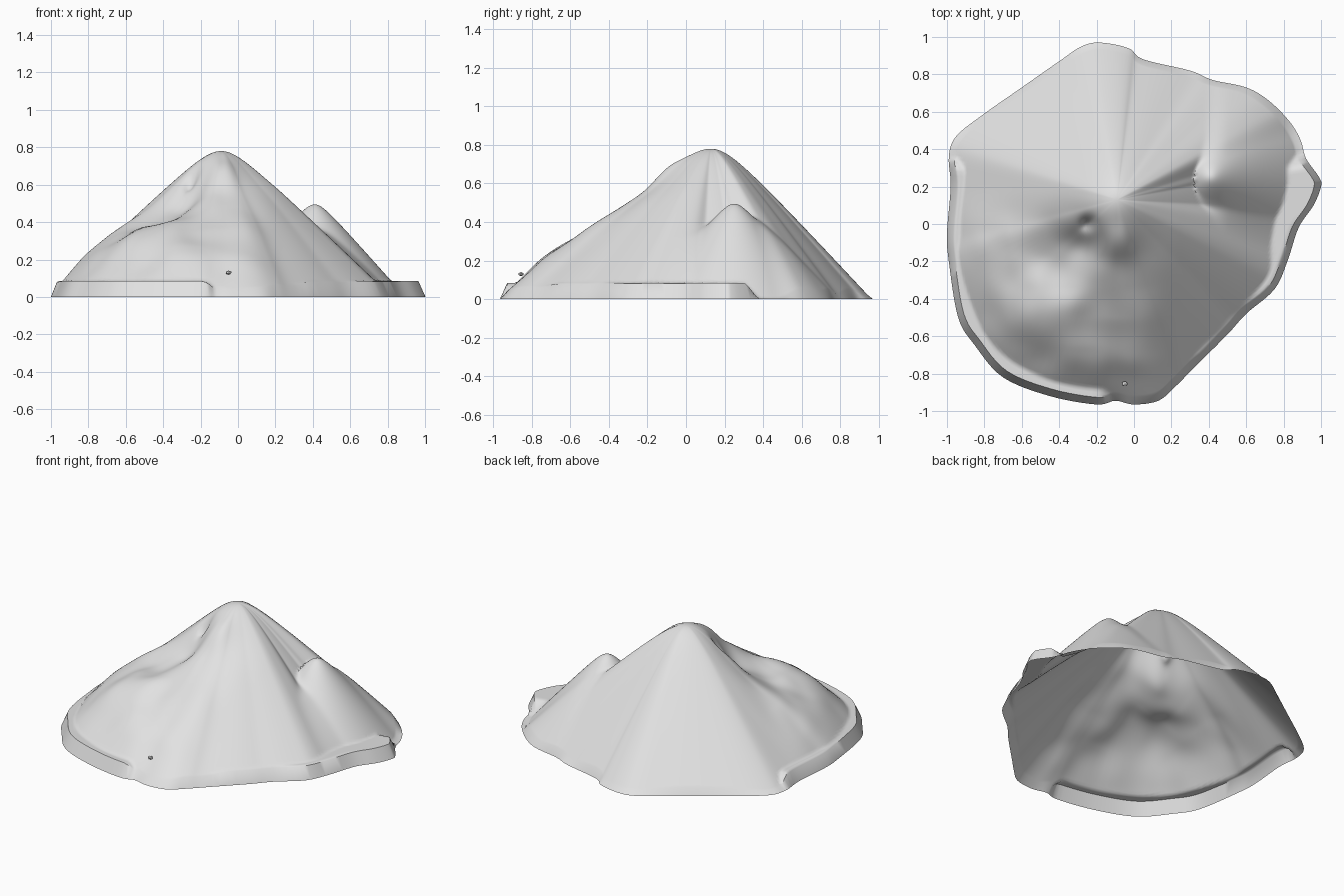
import bpy, bmesh, math
from mathutils import Vector, noise

cube = bpy.data.objects.get("Cube")
if cube:
    bpy.data.objects.remove(cube, do_unlink=True)

stone = bpy.data.materials.new("pale grey stone")
stone.use_nodes = True
grey = (0.76, 0.76, 0.76, 1)
stone.diffuse_color = grey
stone.node_tree.nodes["Principled BSDF"].inputs["Base Color"].default_value = grey
stone.node_tree.nodes["Principled BSDF"].inputs["Roughness"].default_value = 0.8

PEAK, PEAK_HEIGHT = Vector((-0.09, 0.13)), 0.78
SIDE_PEAK, SIDE_HEIGHT = Vector((0.41, 0.25)), 0.495
LEDGE = 0.085

# Footprint of the mountain, anticlockwise from the east
outline = [(1, .2), (.99, .25), (.92, .35), (.89, .45), (.83, .55), (.72, .66),
           (.6, .73), (.42, .77), (.3, .82), (.05, .88), (-.03, .94), (-.18, .97),
           (-.28, .95), (-.4, .87), (-.6, .73), (-.8, .59), (-.95, .47), (-.99, .36),
           (-.98, .2), (-1, -.05), (-.99, -.2), (-.94, -.5), (-.85, -.65), (-.7, -.82),
           (-.45, -.92), (-.2, -.965), (-.1, -.945), (0, -.965), (.13, -.945),
           (.22, -.87), (.31, -.78), (.5, -.59), (.6, -.48), (.75, -.35), (.82, -.2),
           (.88, -.02), (.96, .1)]


def smooth(a, b, v):
    """Ease from 0 at a to 1 at b."""
    t = min(1, max(0, (v - a) / (b - a)))
    return t * t * (3 - 2 * t)


def rounded(r, a):
    """Distance with a softened tip."""
    return math.hypot(r, a) - a


def hill(p, centre, width):
    return math.exp(-((p - Vector(centre)).length / width) ** 2)


def blend_max(a, b, k):
    """Larger of two heights with a filleted valley."""
    return max(a, b) + max(0, k - abs(a - b)) ** 2 / (4 * k)


def height(p, rim, reach):
    r = (p - PEAK).length
    edge_gap = (rim - PEAK).length - r
    # Ledge fades out at the back and under the smooth south slope
    front = smooth(.4, .3, rim.y)
    south = smooth(-.2, -.05, rim.x) * smooth(.4, .25, rim.x) * smooth(-.5, -.7, rim.y)
    ledge = LEDGE * front * (1 - south)
    # Main cone is cut short on the east, leaving a flat shelf
    east = smooth(.77, .95, rim.x)
    spread = .04 * front * smooth(-.1, .2, rim.x)
    cone_reach = (reach + spread) * (1 - east) + min(reach, .8) * east
    fall = rounded(r, .12) / rounded(cone_reach, .12)
    z = PEAK_HEIGHT * (1 - fall)
    # South-west face sinks high up and swells lower down
    face = smooth(.25, -.25, p.x) * smooth(.2, -.1, p.y)
    z -= .04 * face * math.sin(2 * math.pi * min(1, fall))
    rough = face * smooth(.02, .25, edge_gap) * smooth(.15, .4, r)
    z += rough * .022 * noise.noise(Vector((p.x * 6, p.y * 6, .3)))
    # Scooped gully beside a rib under the summit, then a terrace and its crest
    z -= .09 * hill(p, (-.27, -.12), .11) + .05 * hill(p, (-.25, .0), .04)
    z += .04 * hill(p, (-.1, -.1), .09)
    z -= .05 * hill(p, (-.43, -.22), .15)
    z += .03 * hill(p, (-.48, -.5), .14)
    # Side peak with a steep inner cliff
    side = SIDE_HEIGHT - 1.13 * rounded((p - SIDE_PEAK).length, .05)
    side -= 4 * max(0, .33 - p.x)
    z = blend_max(z, side, .12 * smooth(.3, .5, p.x) + .01)
    # Outer wall limits the height near the rim
    return max(0, min(max(z, ledge), edge_gap * 2.4))


def finish(name, bm, sharp):
    mesh = bpy.data.meshes.new(name)
    bm.to_mesh(mesh)
    bm.free()
    obj = bpy.data.objects.new(name, mesh)
    bpy.context.collection.objects.link(obj)
    mesh.materials.append(stone)
    bpy.ops.object.select_all(action='DESELECT')
    obj.select_set(True)
    bpy.context.view_layer.objects.active = obj
    bpy.ops.object.shade_smooth_by_angle(angle=math.radians(sharp))
    return obj


# Resample the footprint with a smooth curve through its points
SPLIT, RINGS = 6, 80
points = [Vector(p) for p in outline]
rims = []
for i in range(len(points)):
    a, b, c, d = (points[(i + k) % len(points)] for k in (-1, 0, 1, 2))
    for k in range(SPLIT):
        t = k / SPLIT
        rims.append(b + (c - a) * (t / 2) + (a * 2 - b * 5 + c * 4 - d) * (t * t / 2)
                    + (b * 3 - a - c * 3 + d) * (t ** 3 / 2))
count = len(rims)

# Averaged reach of the slopes keeps the cone free of sharp spokes
SPAN = 6
reaches = [sum((rims[(j + k) % count] - PEAK).length for k in range(-SPAN, SPAN + 1))
           / (2 * SPAN + 1) for j in range(count)]

# Mountain shell, open underneath
bm = bmesh.new()
steps = [.965 * k / RINGS for k in range(1, RINGS + 1)] + [1]
top = bm.verts.new((*PEAK, PEAK_HEIGHT))
rings = []
for t in steps:
    ring = []
    for rim, reach in zip(rims, reaches):
        p = PEAK.lerp(rim, t)
        ring.append(bm.verts.new((*p, height(p, rim, reach))))
    rings.append(ring)
for j in range(count):
    n = (j + 1) % count
    bm.faces.new((top, rings[0][j], rings[0][n]))
    for inner, outer in zip(rings, rings[1:]):
        bm.faces.new((inner[j], outer[j], outer[n], inner[n]))
finish("mountain", bm, 50)

# Loose pebble above the south slope
bm = bmesh.new()
bmesh.ops.create_icosphere(bm, subdivisions=1, radius=.016)
pebble = finish("pebble", bm, 30)
pebble.location = (-.05, -.855, .13)
pebble.scale = (1.1, .9, .7)
